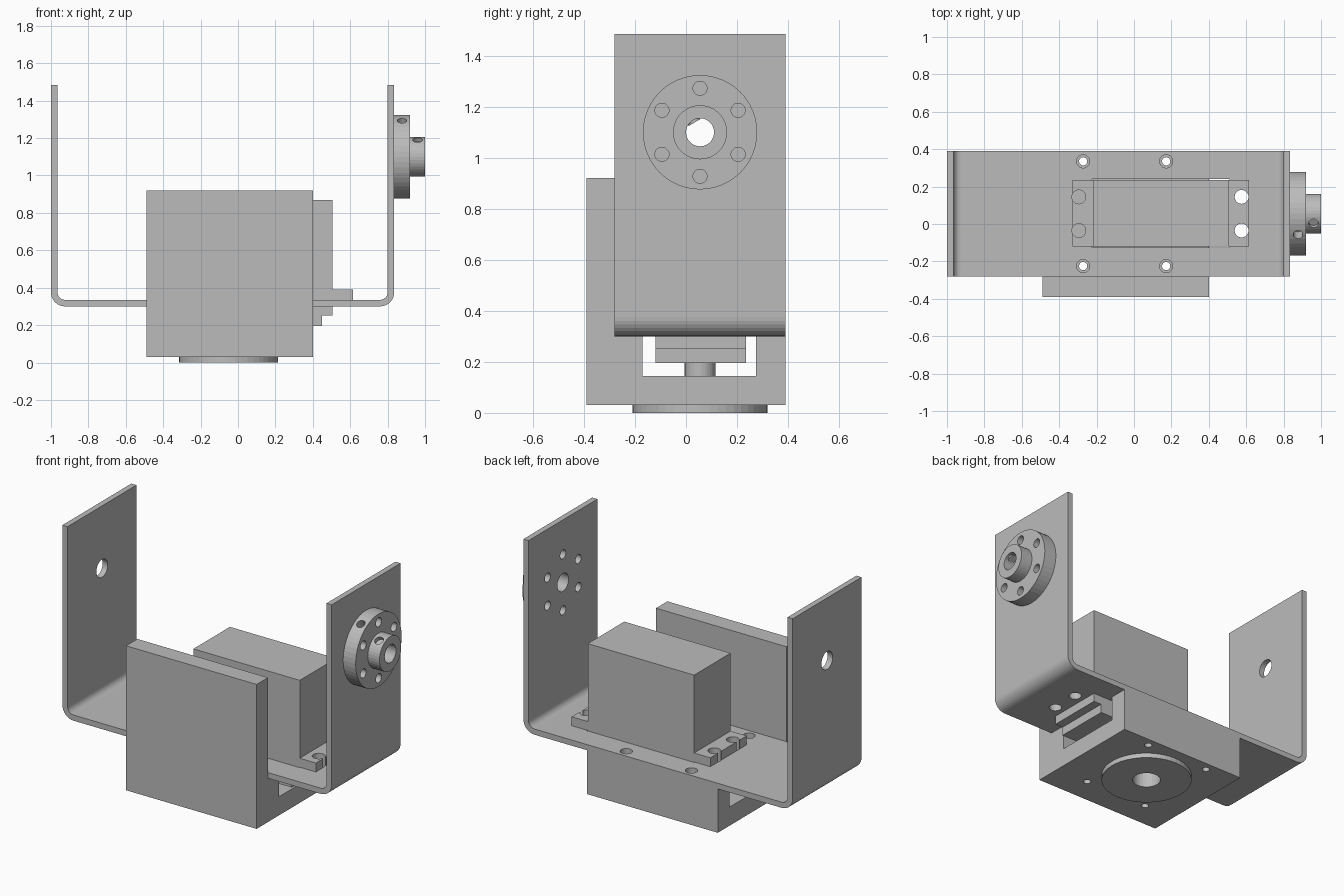
import bpy, bmesh, math
from mathutils import Vector, Matrix

old = bpy.data.objects.get("Cube")
if old:
    bpy.data.objects.remove(old, do_unlink=True)

grey = bpy.data.materials.new("metal grey")
grey.use_nodes = True
colour = (0.5, 0.5, 0.5, 1)
grey.diffuse_color = colour
grey.node_tree.nodes["Principled BSDF"].inputs["Base Color"].default_value = colour


def finish(name, bm):
    bmesh.ops.recalc_face_normals(bm, faces=bm.faces[:])
    mesh = bpy.data.meshes.new(name)
    bm.to_mesh(mesh)
    bm.free()
    mesh.materials.append(grey)
    obj = bpy.data.objects.new(name, mesh)
    bpy.context.collection.objects.link(obj)
    return obj


def box(name, lo, hi):
    lo, hi = Vector(lo), Vector(hi)
    bm = bmesh.new()
    bmesh.ops.create_cube(bm, size=1, matrix=Matrix.Translation((lo + hi) / 2)
                          @ Matrix.Diagonal((*(hi - lo), 1)))
    return finish(name, bm)


def rod(name, start, end, radius, sides=36):
    start, end = Vector(start), Vector(end)
    way = end - start
    turn = way.to_track_quat("Z", "Y").to_matrix().to_4x4()
    bm = bmesh.new()
    bmesh.ops.create_cone(bm, cap_ends=True, segments=sides, radius1=radius,
                          radius2=radius, depth=way.length,
                          matrix=Matrix.Translation((start + end) / 2) @ turn)
    return finish(name, bm)


def prism(name, points, step):
    bm = bmesh.new()
    face = bm.faces.new([bm.verts.new(p) for p in points])
    made = bmesh.ops.extrude_face_region(bm, geom=[face])["geom"]
    verts = [v for v in made if isinstance(v, bmesh.types.BMVert)]
    bmesh.ops.translate(bm, verts=verts, vec=step)
    return finish(name, bm)


def join_mode(obj, other, operation):
    mod = obj.modifiers.new("cut", "BOOLEAN")
    mod.operation, mod.solver, mod.object = operation, "EXACT", other
    bpy.context.view_layer.objects.active = obj
    bpy.ops.object.modifier_apply(modifier=mod.name)
    bpy.data.objects.remove(other, do_unlink=True)


def cut(obj, cutter):
    join_mode(obj, cutter, "DIFFERENCE")


def drill(obj, start, end, radius, sides=28):
    cut(obj, rod("cutter", start, end, radius, sides))


# Shared positions
CX, CY, AXIS_Z = -0.05, 0.055, 1.10
L, R, FLOOR, TOP, T = -1.0, 0.835, 0.30, 1.485, 0.035
BOLTS = [(CX + sx * 0.222, CY + sy * 0.28) for sx in (-1, 1) for sy in (-1, 1)]
LUGS = [(x, CY + s * 0.09) for x in (-0.295, 0.575) for s in (-1, 1)]
RING = [(CY + 0.1725 * math.sin(i * math.pi / 3),
         AXIS_Z + 0.1725 * math.cos(i * math.pi / 3)) for i in range(6)]


# U bracket bent from sheet
def u_path(inset, radius):
    pts = [(L + inset, TOP)]
    z = FLOOR + inset + radius
    for cx, first in ((L + inset + radius, 180), (R - inset - radius, 270)):
        for i in range(9):
            a = math.radians(first + i * 90 / 8)
            pts.append((cx + radius * math.cos(a), z + radius * math.sin(a)))
    return pts + [(R - inset, TOP)]


outline = u_path(0, 0.075) + u_path(T, 0.04)[::-1]
bracket = prism("u_bracket", [(x, -0.28, z) for x, z in outline], (0, 0.67, 0))
cut(bracket, box("cutter", (-0.225, -0.125, 0.2), (0.51, 0.24, 0.4)))
for x, y in BOLTS:
    drill(bracket, (x, y, 0.2), (x, y, 0.4), 0.035)
for x, y in LUGS:
    drill(bracket, (x, y, 0.2), (x, y, 0.4), 0.037)
drill(bracket, (-1.1, CY, AXIS_Z), (-0.9, CY, AXIS_Z), 0.055)
drill(bracket, (0.7, CY, AXIS_Z), (0.9, CY, AXIS_Z), 0.055)
for y, z in RING:
    drill(bracket, (0.7, y, z), (0.9, y, z), 0.0275)

# Mounting block: base with open channel and tall front plate
section = [(-0.39, 0.03), (0.39, 0.03), (0.39, 0.30), (0.275, 0.30), (0.275, 0.145),
           (-0.17, 0.145), (-0.17, 0.30), (-0.28, 0.30), (-0.28, 0.92), (-0.39, 0.92)]
block = prism("mounting_block", [(-0.49, y, z) for y, z in section], (0.89, 0, 0))
for x, y in BOLTS:
    drill(block, (x, y, 0), (x, y, 0.4), 0.022)
drill(block, (CX, CY, 0), (CX, CY, 0.11), 0.082)

# Round output plate underneath
plate = rod("output_plate", (CX, CY, 0), (CX, CY, 0.03), 0.265, 48)
drill(plate, (CX, CY, -0.1), (CX, CY, 0.1), 0.082)

# Servo: body, gear cover, shaft and slotted ears
box("servo_body", (-0.22, -0.12, 0.25), (0.505, 0.235, 0.87))
box("servo_gear_cover", (-0.165, -0.12, 0.195), (0.45, 0.235, 0.25))
rod("servo_shaft", (CX, CY, 0.10), (CX, CY, 0.20), 0.06)
for name, x0, x1, outer in (("servo_ear_right", -0.33, -0.22, -0.35),
                            ("servo_ear_left", 0.505, 0.615, 0.635)):
    ear = box(name, (x0, -0.12, 0.335), (x1, 0.235, 0.39))
    for x, y in LUGS:
        if x0 < x < x1:
            drill(ear, (x, y, 0.3), (x, y, 0.5), 0.037)
            cut(ear, box("cutter", (min(x, outer), y - 0.014, 0.3),
                         (max(x, outer), y + 0.014, 0.5)))

# Hub: flange and boss with bore, bolt ring and radial screw holes
hub = rod("hub", (R, CY, AXIS_Z), (0.92, CY, AXIS_Z), 0.224, 48)
join_mode(hub, rod("boss", (0.9, CY, AXIS_Z), (1.0, CY, AXIS_Z), 0.106), "UNION")
drill(hub, (0.8, CY, AXIS_Z), (1.1, CY, AXIS_Z), 0.055)
for y, z in RING:
    drill(hub, (0.8, y, z), (1.1, y, z), 0.0275)


def radial(x, r):
    return (x, CY - 0.5 * r, AXIS_Z + 0.866 * r)


drill(hub, radial(0.877, 0.15), radial(0.877, 0.3), 0.025)
drill(hub, radial(0.96, 0.03), radial(0.96, 0.2), 0.026)
rod("set_screw", radial(0.96, 0.044), radial(0.96, 0.08), 0.026, 24)
